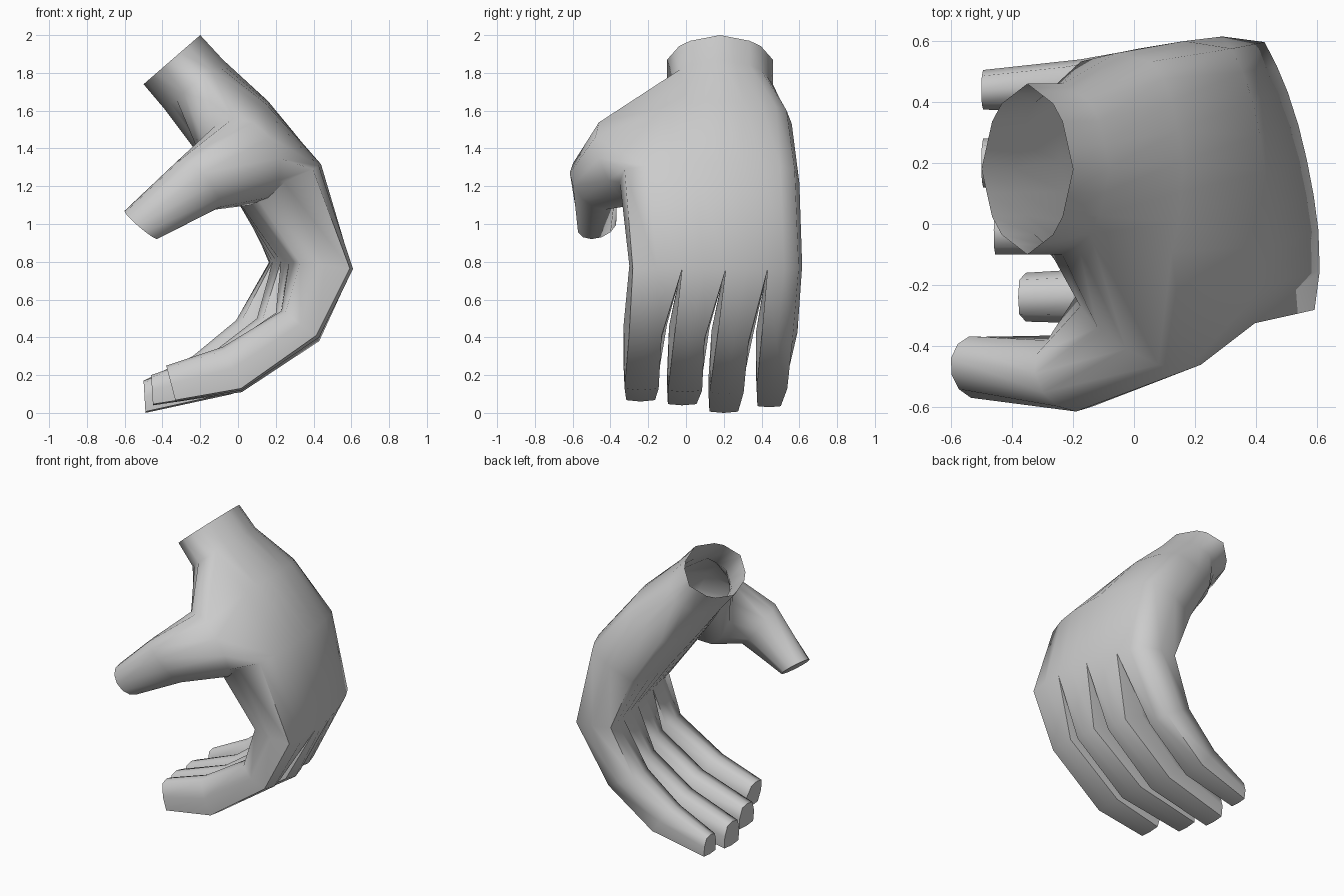
import bpy, bmesh, math
from mathutils import Vector

if "Cube" in bpy.data.objects:
    bpy.data.objects.remove(bpy.data.objects["Cube"])


def finish(bm, name):
    bmesh.ops.recalc_face_normals(bm, faces=bm.faces[:])
    me = bpy.data.meshes.new(name)
    bm.to_mesh(me)
    bm.free()
    ob = bpy.data.objects.new(name, me)
    bpy.context.collection.objects.link(ob)
    bpy.ops.object.select_all(action='DESELECT')
    ob.select_set(True)
    bpy.context.view_layer.objects.active = ob
    bpy.ops.object.shade_smooth_by_angle(angle=math.radians(65))
    return ob


def skin(bm, a, b, skip=()):
    n = len(a)
    for i in range(n):
        if i not in skip:
            bm.faces.new((a[i], a[(i + 1) % n], b[(i + 1) % n], b[i]))


def section(bm, back, front, y0, y1, template, lean=0.0):
    # back/front are (x, z) of the outer and inner side of the ring
    o, p = Vector((back[0], 0, back[1])), Vector((front[0], 0, front[1]))
    mid, half = (o + p) / 2, (o - p) / 2
    ring = []
    for u, v in template:
        co = mid + half * v
        co.y = (y0 + y1) / 2 + u * (y1 - y0) / 2
        co.x -= lean * ((u + 1) / 2) ** 1.7
        ring.append(bm.verts.new(co))
    return ring


SPREAD = (-0.96, -0.68, -0.39, -0.14, 0.115, 0.36, 0.60, 0.79, 0.96)


def palm_template(flat):
    # blends an eight-sided wrist outline into the flat knuckle row
    def back(j):
        deg = 162 - 18 * j
        a = math.radians(deg)
        r = math.cos(math.pi / 8) / math.cos(math.radians(deg % 45 - 22.5))
        u = SPREAD[j]
        v = 1 - 0.25 * abs(u) ** 3
        return (r * math.cos(a) * (1 - flat) + u * flat,
                r * math.sin(a) * (1 - flat) + v * flat)
    top = [back(j) for j in range(9)]
    low = [(u, -v) for u, v in reversed(top)]
    return top + [(1, 0)] + low + [(-1, 0)]


# Palm, from the open wrist down to the knuckles, with a hole left for the thumb
bm = bmesh.new()
palm = [
    ((-0.20, 2.00), (-0.50, 1.74), -0.10, 0.46, 0.0, 0.0),
    ((-0.08, 1.87), (-0.39, 1.61), -0.10, 0.46, 0.1, 0.0),
    ((0.17, 1.65), (-0.23, 1.41), -0.20, 0.56, 0.6, 0.03),
    ((0.46, 1.32), (0.03, 1.12), -0.35, 0.60, 0.85, 0.08),
    ((0.63, 0.76), (0.29, 0.80), -0.30, 0.615, 1.0, 0.17),
]
rings = [section(bm, d, p, y0, y1, palm_template(f), s) for d, p, y0, y1, f, s in palm]
for n, (a, b) in enumerate(zip(rings, rings[1:])):
    skin(bm, a, b, (17, 18, 19, 0) if n in (1, 2) else ())

# Fingers grow out of the knuckle ring; neighbours share the web edge
k = rings[-1]
D, P = k[:9], k[10:19][::-1]
M = [k[19]]
for i in (2, 4, 6):
    M.append(bm.verts.new((D[i].co + P[i].co) / 2))
M.append(k[9])
octo = [(-0.75, 0.85), (0, 1), (0.75, 0.85), (1, 0), (0.72, -0.8), (0, -1), (-0.72, -0.8), (-1, 0)]
blunt = [(-0.95, 0.92), (0, 1), (0.95, 0.92), (1, 0), (0.7, -0.85), (0, -1), (-0.7, -0.85), (-1, 0)]
fingers = [
    [((0.43, 0.40), (0.23, 0.54), -0.33, -0.10), ((0.02, 0.12), (-0.08, 0.35), -0.33, -0.14),
     ((-0.33, 0.06), (-0.38, 0.25), -0.32, -0.16)],
    [((0.43, 0.38), (0.20, 0.53), -0.09, 0.125), ((0.02, 0.11), (-0.09, 0.33), -0.10, 0.09),
     ((-0.45, 0.04), (-0.46, 0.20), -0.10, 0.06)],
    [((0.37, 0.37), (0.10, 0.50), 0.135, 0.36), ((-0.03, 0.10), (-0.16, 0.30), 0.12, 0.31),
     ((-0.49, 0.00), (-0.50, 0.17), 0.12, 0.28)],
    [((0.22, 0.36), (-0.01, 0.49), 0.37, 0.59), ((-0.11, 0.12), (-0.24, 0.30), 0.37, 0.54),
     ((-0.49, 0.03), (-0.50, 0.17), 0.375, 0.505)],
]
for n, joints in enumerate(fingers):
    i = 2 * n
    prev = [D[i], D[i + 1], D[i + 2], M[n + 1], P[i + 2], P[i + 1], P[i], M[n]]
    for step, (d, p, y0, y1) in enumerate(joints):
        ring = section(bm, d, p, y0, y1, octo if step == 0 else blunt)
        skin(bm, prev, ring)
        prev = ring
    bm.faces.new(prev)

# Thumb grows from the hole in the palm: centre, outward axis, upward axis
thumb = [
    ((0.02, -0.34, 1.33), (0.15, -0.14, 0.13), (-0.14, 0, 0.19)),
    ((-0.21, -0.49, 1.21), (0.02, -0.125, 0.06), (-0.115, 0, 0.12)),
    ((-0.515, -0.47, 0.995), (-0.02, -0.10, 0), (-0.085, 0.03, 0.075)),
]
r1, r2, r3 = rings[1:4]
prev = [r2[1], r1[1], r1[0], r1[19], r1[18], r1[17],
        r2[17], r3[17], r3[18], r3[19], r3[0], r3[1]]
for c, u, v in thumb:
    c, u, v = Vector(c), Vector(u), Vector(v)
    ring = [bm.verts.new(c + u * math.cos(i * math.pi / 6) + v * math.sin(i * math.pi / 6))
            for i in range(12)]
    skin(bm, prev, ring)
    prev = ring
bm.faces.new(prev)
finish(bm, "hand")
